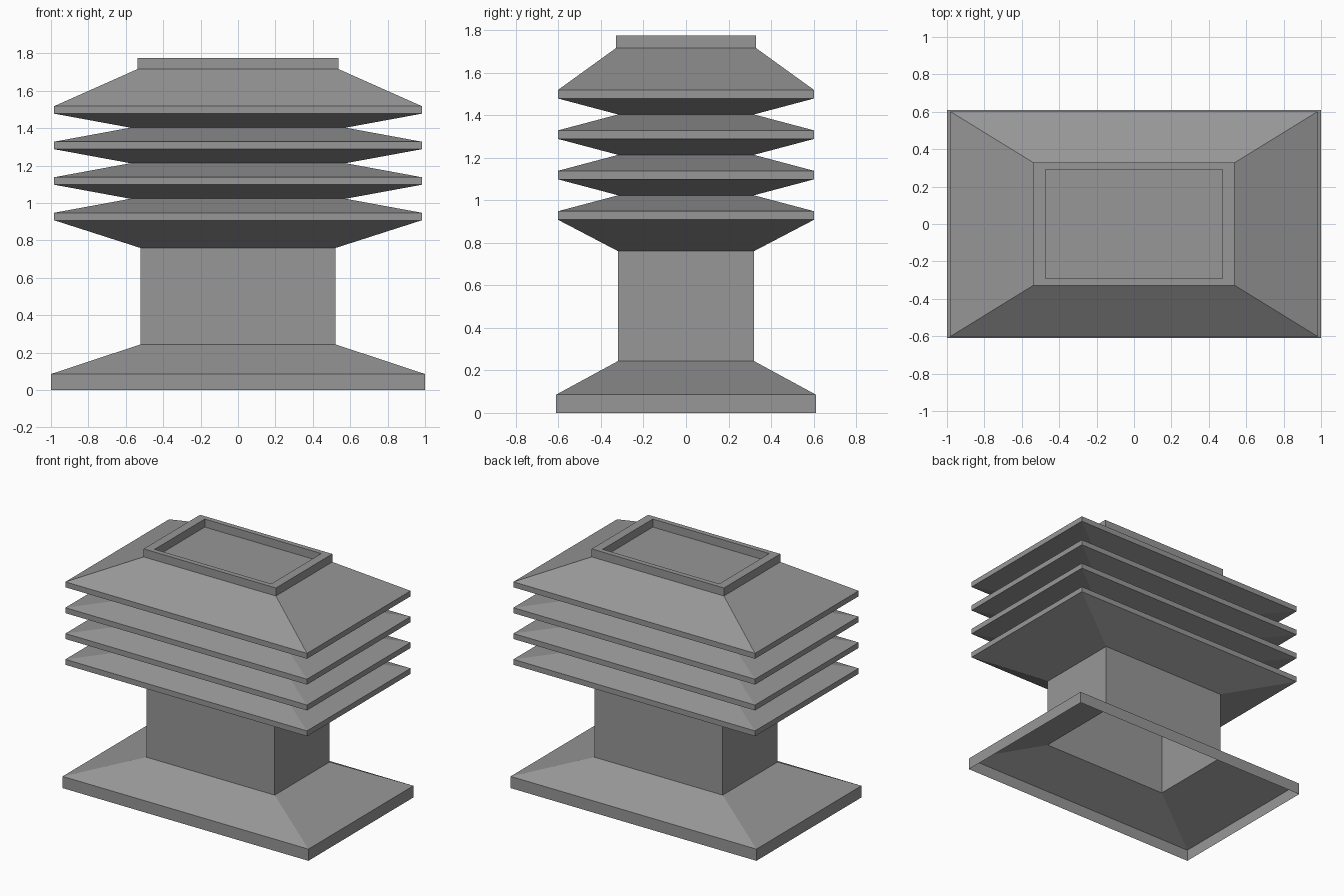
import bpy
import bmesh

cube = bpy.data.objects.get("Cube")
if cube:
    bpy.data.objects.remove(cube, do_unlink=True)

grey = bpy.data.materials.new("plain_grey")
grey.use_nodes = True
grey.diffuse_color = (0.31, 0.31, 0.31, 1)
grey.node_tree.nodes["Principled BSDF"].inputs["Base Color"].default_value = grey.diffuse_color


def shell(name, profile, cap=False):
    """Join rectangles (half width, half depth, height) into a flat-faced open shell."""
    bm = bmesh.new()
    rings = []
    for hx, hy, z in profile:
        corners = ((-hx, -hy), (hx, -hy), (hx, hy), (-hx, hy))
        rings.append([bm.verts.new((x, y, z)) for x, y in corners])
    for low, high in zip(rings, rings[1:]):
        for i in range(4):
            j = (i + 1) % 4
            bm.faces.new((low[i], low[j], high[j], high[i]))
    if cap:
        bm.faces.new(rings[-1])
    mesh = bpy.data.meshes.new(name)
    bm.to_mesh(mesh)
    bm.free()
    mesh.materials.append(grey)
    obj = bpy.data.objects.new(name, mesh)
    bpy.context.collection.objects.link(obj)
    return obj


# Shared cross-sections
FOOT = (1.0, 0.61)
SHAFT = (0.522, 0.319)
LIP = (0.983, 0.602)
VALLEY = (0.575, 0.319)
RIM = (0.538, 0.328)
TRAY = (0.474, 0.291)

# Hollow foot, open underneath, and hollow shaft
shell("base_skirt", [(*FOOT, 0), (*FOOT, 0.086), (*SHAFT, 0.244)])
shell("shaft", [(*SHAFT, 0.244), (*SHAFT, 0.76)])

# Stacked louvre fins; the lowest flares out from the shaft
PITCH = 0.19
for k in range(4):
    z = 0.908 + k * PITCH
    start = (*SHAFT, 0.76) if k == 0 else (*VALLEY, z - 0.075)
    profile = [start, (*LIP, z), (*LIP, z + 0.04)]
    if k < 3:
        profile.append((*VALLEY, z + PITCH - 0.075))
    shell(f"louvre_fin_{k + 1}", profile)

# Sloping roof and the raised rim around a shallow tray
shell("roof", [(*LIP, 1.518), (*RIM, 1.716)])
shell("rim_tray", [(*RIM, 1.716), (*RIM, 1.775), (*TRAY, 1.775), (*TRAY, 1.716)], cap=True)
